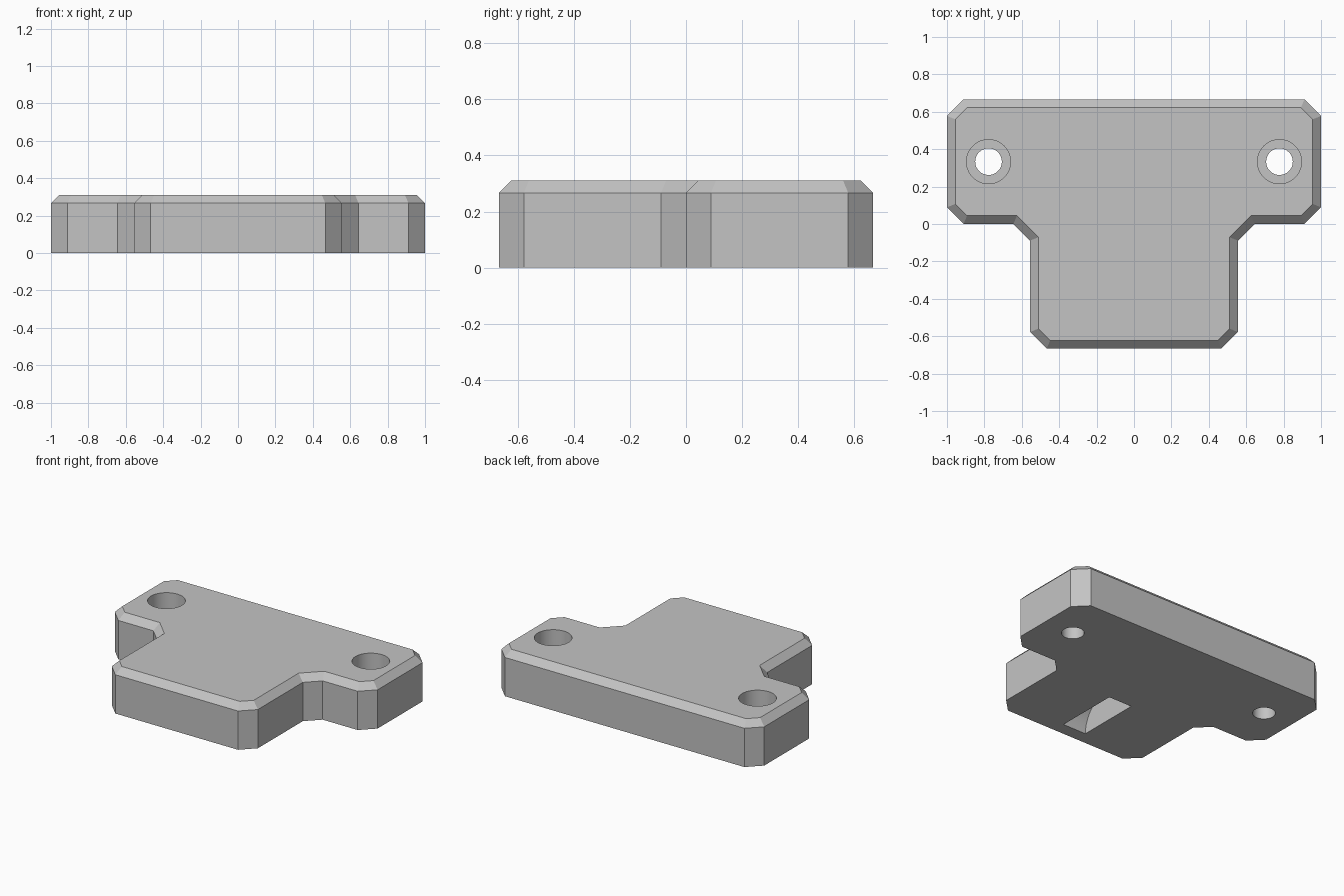
import bpy, bmesh, math

cube = bpy.data.objects.get("Cube")
if cube:
    bpy.data.objects.remove(cube, do_unlink=True)

U = 2 / 45           # grid unit: the plate is 45 units wide
HEIGHT, EDGE = 7, 1  # overall thickness and top edge chamfer

grey = bpy.data.materials.new("light_grey")
grey.use_nodes = True
colour = (0.55, 0.55, 0.55, 1)
grey.diffuse_color = colour
grey.node_tree.nodes["Principled BSDF"].inputs["Base Color"].default_value = colour


def add_object(name, bm):
    bmesh.ops.recalc_face_normals(bm, faces=bm.faces)
    bmesh.ops.scale(bm, vec=(U, U, U), verts=bm.verts)
    mesh = bpy.data.meshes.new(name)
    bm.to_mesh(mesh)
    bm.free()
    mesh.materials.append(grey)
    obj = bpy.data.objects.new(name, mesh)
    bpy.context.collection.objects.link(obj)
    return obj


# T-shaped plate: half outline mirrored, extruded, then inset to chamfer the top edge
half = [(10.5, -15), (12.5, -13), (12.5, -2), (14.5, 0),
        (20.5, 0), (22.5, 2), (22.5, 13), (20.5, 15)]
outline = half + [(-x, y) for x, y in reversed(half)]
bm = bmesh.new()
base = bm.faces.new([bm.verts.new((x, y, 0)) for x, y in outline])
ext = bmesh.ops.extrude_face_region(bm, geom=[base], use_keep_orig=True)
top_verts = [v for v in ext["geom"] if isinstance(v, bmesh.types.BMVert)]
bmesh.ops.translate(bm, verts=top_verts, vec=(0, 0, HEIGHT - EDGE))
bmesh.ops.recalc_face_normals(bm, faces=bm.faces)
top = max(bm.faces, key=lambda f: f.calc_center_median().z)
bmesh.ops.inset_region(bm, faces=[top], thickness=EDGE, use_even_offset=True)
for v in top.verts:
    v.co.z = HEIGHT
plate = add_object("mounting_plate", bm)


def cut_cylinder(name, radius, depth, centre, along_x=False):
    bm = bmesh.new()
    bmesh.ops.create_cone(bm, cap_ends=True, segments=64, radius1=radius,
                          radius2=radius, depth=depth)
    obj = add_object(name, bm)
    obj.location = [c * U for c in centre]
    if along_x:
        obj.rotation_euler.y = math.pi / 2
    obj.hide_render = True
    obj.hide_set(True)
    mod = plate.modifiers.new(name, 'BOOLEAN')
    mod.operation = 'DIFFERENCE'
    mod.solver = 'EXACT'
    mod.object = obj
    return obj


# Counterbored screw holes, and a half-round slot in the underside
cutters = []
for side, x in (("left", 17.5), ("right", -17.5)):
    cutters.append(cut_cylinder(side + "_screw_hole", 1.6, 20, (x, 7.5, 3)))
    cutters.append(cut_cylinder(side + "_counterbore", 2.65, 8, (x, 7.5, HEIGHT)))
cutters.append(cut_cylinder("underside_slot", 5, 4, (0, -8, 0), along_x=True))

# Apply the cuts and remove the cutters
bpy.context.view_layer.update()
bpy.ops.object.select_all(action='DESELECT')
plate.select_set(True)
bpy.context.view_layer.objects.active = plate
for mod in list(plate.modifiers):
    bpy.ops.object.modifier_apply(modifier=mod.name)
for cutter in cutters:
    bpy.data.objects.remove(cutter, do_unlink=True)
bpy.ops.object.shade_smooth_by_angle(angle=math.radians(25))
